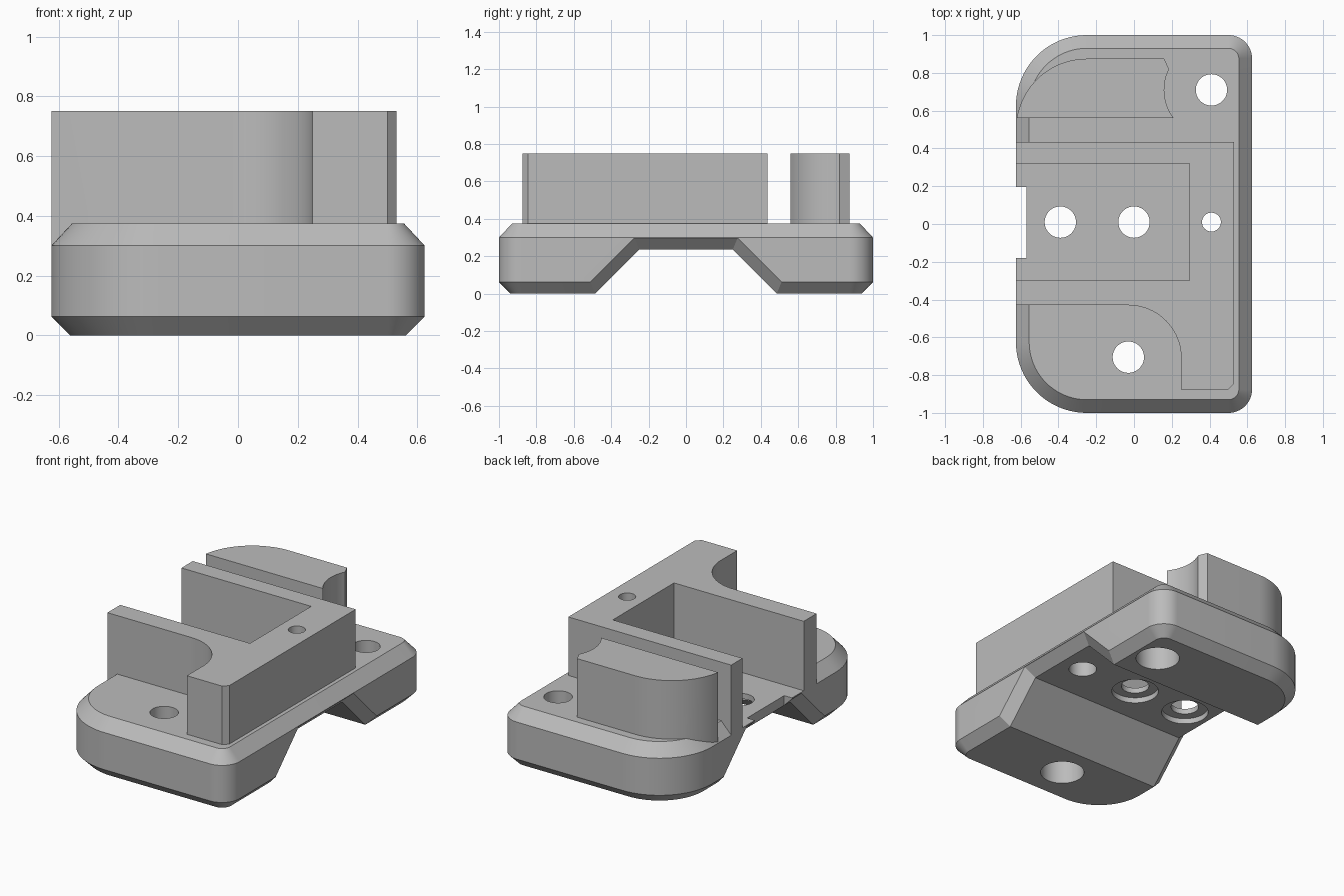
import bpy, bmesh, math
from math import sin, cos, pi

if "Cube" in bpy.data.objects:
    bpy.data.objects.remove(bpy.data.objects["Cube"], do_unlink=True)

grey = bpy.data.materials.new("plain grey")
grey.use_nodes = True
GREY = (0.5, 0.5, 0.5, 1)
grey.diffuse_color = GREY
grey.node_tree.nodes["Principled BSDF"].inputs["Base Color"].default_value = GREY


def loft(name, rings):
    """Closed solid through matching rings of points."""
    bm = bmesh.new()
    loops = [[bm.verts.new(p) for p in ring] for ring in rings]
    n = len(loops[0])
    for a, b in zip(loops, loops[1:]):
        for i in range(n):
            j = (i + 1) % n
            bm.faces.new((a[i], a[j], b[j], b[i]))
    bm.faces.new(loops[0][::-1])
    bm.faces.new(loops[-1])
    bmesh.ops.recalc_face_normals(bm, faces=bm.faces)
    mesh = bpy.data.meshes.new(name)
    bm.to_mesh(mesh)
    bm.free()
    mesh.materials.append(grey)
    ob = bpy.data.objects.new(name, mesh)
    bpy.context.collection.objects.link(ob)
    return ob


def prism(name, outline, z0, z1):
    return loft(name, [[(x, y, z) for x, y in outline] for z in (z0, z1)])


def arc(cx, cy, r, a0, a1, steps=20):
    """Arc points, angles in degrees."""
    angles = [math.radians(a0 + (a1 - a0) * i / steps) for i in range(steps + 1)]
    return [(cx + r * cos(a), cy + r * sin(a)) for a in angles]


def box(name, x0, x1, y0, y1, z0, z1):
    return prism(name, [(x0, y0), (x1, y0), (x1, y1), (x0, y1)], z0, z1)


def cylinder(name, x, y, r, z0, z1):
    return prism(name, arc(x, y, r, 0, 352.5, 47), z0, z1)


def combine(target, tool, operation):
    """Apply one boolean and discard the tool."""
    mod = target.modifiers.new("boolean", "BOOLEAN")
    mod.operation, mod.object, mod.solver = operation, tool, "EXACT"
    bpy.context.view_layer.objects.active = target
    bpy.ops.object.modifier_apply(modifier=mod.name)
    bpy.data.objects.remove(tool, do_unlink=True)


# Base plate: big left corners, small right corners, chamfered rims
def base_ring(inset, z):
    big, small = 0.375, 0.125
    pts = []
    for cx, cy, r, a in ((0.5, 0.875, small, 0), (-0.25, 0.625, big, 90),
                         (-0.25, -0.625, big, 180), (0.5, -0.875, small, 270)):
        pts += arc(cx, cy, r - inset, a, a + 90)
    return [(x, y, z) for x, y in pts]


body = loft("mounting_bracket", [base_ring(0.0625, 0), base_ring(0, 0.0625),
                                 base_ring(0, 0.3), base_ring(0.07, 0.375)])

# Raised housing with a leg and a round relief beside the front screw
TOP = 0.75
housing = [(-0.625, 0.435), (0.53, 0.435), (0.53, -0.845), (0.5, -0.875), (0.25, -0.875)]
housing += arc(-0.03, -0.71, 0.28, 0, 90)
housing += [(-0.625, -0.43)]
combine(body, prism("housing", housing, 0.27, TOP), "UNION")

# Separate rounded block, hollowed around the back screw
block = [(-0.625, 0.56), (-0.622, 0.56)]
block = arc(-0.25, 0.5, 0.375, 170.8, 90) + [(0.16, 0.875)]
block += arc(0.41, 0.71, 0.25, 154, 216.9, 14)
combine(body, prism("rear_block", block, 0.27, TOP), "UNION")


# Underside arch, flaring at both ends to carry the rim chamfer
def arch_ring(x, d):
    low, high = 0.685 + 1.414 * d, 0.25 + 0.414 * d
    return [(x, -low, -0.2), (x, low, -0.2), (x, high, 0.235 + d), (x, -high, 0.235 + d)]


IN, OUT = 0.5625, 0.6375
combine(body, loft("arch", [arch_ring(-OUT, 0.075), arch_ring(-IN, 0),
                            arch_ring(IN, 0), arch_ring(OUT, 0.075)]), "DIFFERENCE")

# Open pocket and the notch in its outer lip
combine(body, box("pocket", -0.8, 0.295, -0.3, 0.32, 0.305, 1), "DIFFERENCE")
combine(body, box("notch", -0.8, -0.57, -0.18, 0.195, -0.1, 0.5), "DIFFERENCE")

# Screw holes: x, y, through radius, counterbore radius, counterbore top
for x, y, r, bore, depth in ((-0.39, 0.01, 0.083, 0.14, 0.27), (0, 0.01, 0.083, 0.14, 0.27),
                             (0.41, 0.01, 0.05, 0.083, 0.5),
                             (0.41, 0.71, 0.083, 0.13, 0.22), (-0.03, -0.705, 0.083, 0.13, 0.22)):
    combine(body, cylinder("hole", x, y, r, -0.1, 1), "DIFFERENCE")
    combine(body, cylinder("counterbore", x, y, bore, -0.1, depth), "DIFFERENCE")

# Smooth the curved walls, keep the edges crisp
bpy.ops.object.select_all(action="DESELECT")
body.select_set(True)
bpy.context.view_layer.objects.active = body
bpy.ops.object.shade_smooth_by_angle(angle=math.radians(20))
